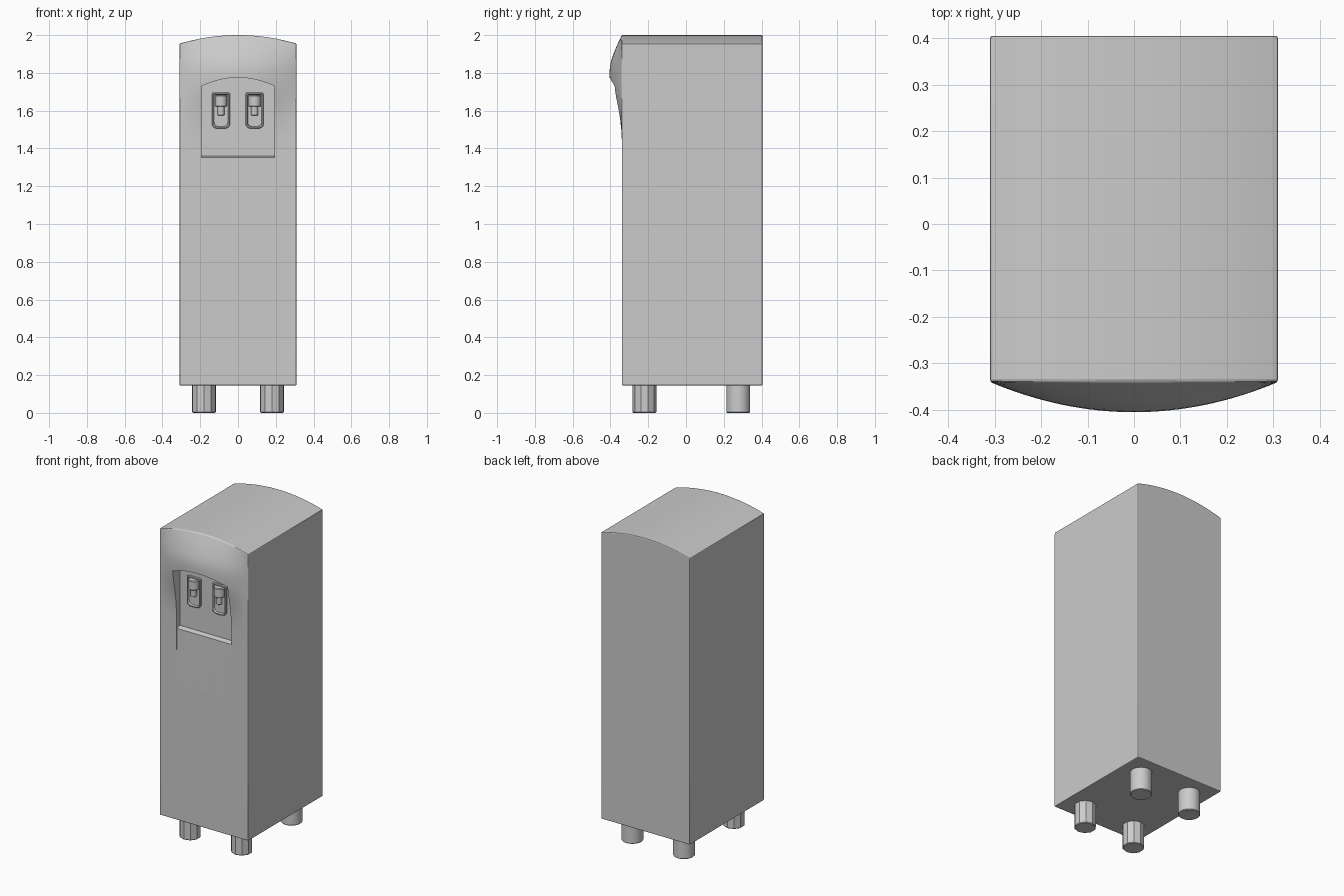
import bpy, bmesh, math

if "Cube" in bpy.data.objects:
    bpy.data.objects.remove(bpy.data.objects["Cube"])

HALF_W, FRONT, BACK, BASE = 0.31, -0.34, 0.405, 0.145
PANEL_Y = -0.305


def finish(name, bm, angle=35):
    bmesh.ops.recalc_face_normals(bm, faces=bm.faces[:])
    me = bpy.data.meshes.new(name)
    bm.to_mesh(me)
    bm.free()
    ob = bpy.data.objects.new(name, me)
    bpy.context.collection.objects.link(ob)
    smooth(ob, angle)
    return ob


def smooth(ob, angle=35):
    bpy.ops.object.select_all(action='DESELECT')
    ob.select_set(True)
    bpy.context.view_layer.objects.active = ob
    bpy.ops.object.shade_smooth_by_angle(angle=math.radians(angle))


def loft(bm, rings, caps=True):
    """Join closed rings of points into a skin."""
    vs = [[bm.verts.new(p) for p in r] for r in rings]
    n = len(vs[0])
    for a, b in zip(vs, vs[1:]):
        for i in range(n):
            bm.faces.new((a[i], a[(i + 1) % n], b[(i + 1) % n], b[i]))
    if caps:
        bm.faces.new(vs[0])
        bm.faces.new(vs[-1])


def cylinder(name, x, y, z0, z1, r, sides=32, angle=35, bevel=0.004):
    bm = bmesh.new()
    def ring(rad, z):
        return [(x + rad * math.cos(2 * math.pi * (i + .5) / sides),
                 y + rad * math.sin(2 * math.pi * (i + .5) / sides), z) for i in range(sides)]
    loft(bm, [ring(r - bevel, z0), ring(r, z0 + bevel), ring(r, z1 - bevel), ring(r - bevel, z1)])
    return finish(name, bm, angle)


# Cabinet: arched top and a hood bulging out of the upper front
rows = [(BASE, 0), (0.6, 0), (1.0, 0), (1.3, 0), (1.45, 0), (1.50, .07), (1.55, .2), (1.59, .35),
        (1.62, .48), (1.66, .68), (1.70, .86), (1.73, .94), (1.76, .985), (1.80, 1), (1.83, .97),
        (1.86, .88), (1.90, .68), (1.94, .43), (1.97, .22), (2.0, 0)]
NX = 32
bm = bmesh.new()
front = []
for s, h in rows:
    line = []
    for i in range(NX + 1):
        u = 2 * i / NX - 1
        z = s if s <= 1.8 else 1.8 + (s - 1.8) / 0.2 * (0.2 - 0.045 * u * u)
        line.append(bm.verts.new((u * HALF_W, FRONT - 0.065 * h * (1 - u * u), z)))
    front.append(line)
for a, b in zip(front, front[1:]):
    for i in range(NX):
        bm.faces.new((a[i], a[i + 1], b[i + 1], b[i]))
rim = front[0] + [r[-1] for r in front[1:-1]] + front[-1][::-1] + [r[0] for r in front[-2:0:-1]]
back = [bm.verts.new((v.co.x, BACK, v.co.z)) for v in rim]
for i in range(len(rim)):
    j = (i + 1) % len(rim)
    bm.faces.new((rim[i], rim[j], back[j], back[i]))
bm.faces.new(back)
cabinet = finish("cabinet", bm)
bev = cabinet.modifiers.new("soft_edges", 'BEVEL')
bev.width, bev.segments, bev.limit_method = 0.006, 2, 'ANGLE'
bev.angle_limit = math.radians(45)

# Dispensing niche with arched roof, ledge and tapering lower panel
bm = bmesh.new()
rings = []
for i in range(21):
    u = i / 10 - 1
    x, top = 0.192 * u, 1.775 - 0.045 * u * u
    rings.append([(x, y, z) for y, z in ((-0.5, 0.9), (-0.3415, 0.9), (-0.335, 1.352),
                                         (PANEL_Y, 1.36), (PANEL_Y, top), (-0.5, top))])
loft(bm, rings)
cutter = finish("niche_cutter", bm)
cutter.hide_render = True
cut = cabinet.modifiers.new("niche", 'BOOLEAN')
cut.object, cut.operation, cut.solver = cutter, 'DIFFERENCE', 'EXACT'
bpy.context.view_layer.objects.active = cabinet
for m in ("soft_edges", "niche"):
    bpy.ops.object.modifier_apply(modifier=m)
bpy.data.objects.remove(cutter)
smooth(cabinet, 30)


def outline(cx, y, inset):
    """Rounded rectangle, with larger radii at the bottom."""
    w, z0, z1 = 0.048 - inset, 1.505 + inset, 1.695 - inset
    pts = []
    for sx, sz, r, start in ((1, 1, .010, 0), (-1, 1, .010, 90), (-1, -1, .028, 180), (1, -1, .028, 270)):
        r = max(r - inset * .5, .004)
        for k in range(7):
            a = math.radians(start + 15 * k)
            px = cx + sx * (w - r) + r * math.cos(a)
            pz = (z1 - r if sz > 0 else z0 + r) + r * math.sin(a)
            pts.append((px, y, pz))
    return pts


# Two taps, each with a bezel, body and spout
for side, cx in (("left", -0.09), ("right", 0.088)):
    bm = bmesh.new()
    loft(bm, [outline(cx, PANEL_Y + .003, 0), outline(cx, PANEL_Y - .009, 0),
              outline(cx, PANEL_Y - .012, .003), outline(cx, PANEL_Y - .012, .008),
              outline(cx, PANEL_Y - .002, .012)])
    finish(side + "_tap_bezel", bm)
    cylinder(side + "_tap_body", cx, PANEL_Y - .005, 1.622, 1.682, 0.033)
    cylinder(side + "_tap_spout", cx, PANEL_Y - .008, 1.575, 1.63, 0.018, bevel=.002)

# Feet: faceted at the front, round at the back
for side, sx in (("left", -1), ("right", 1)):
    cylinder("front_foot_" + side, sx * 0.18, -0.22, 0, 0.155, 0.063, sides=10, angle=25)
    cylinder("back_foot_" + side, sx * 0.18, 0.277, 0, 0.155, 0.063)
